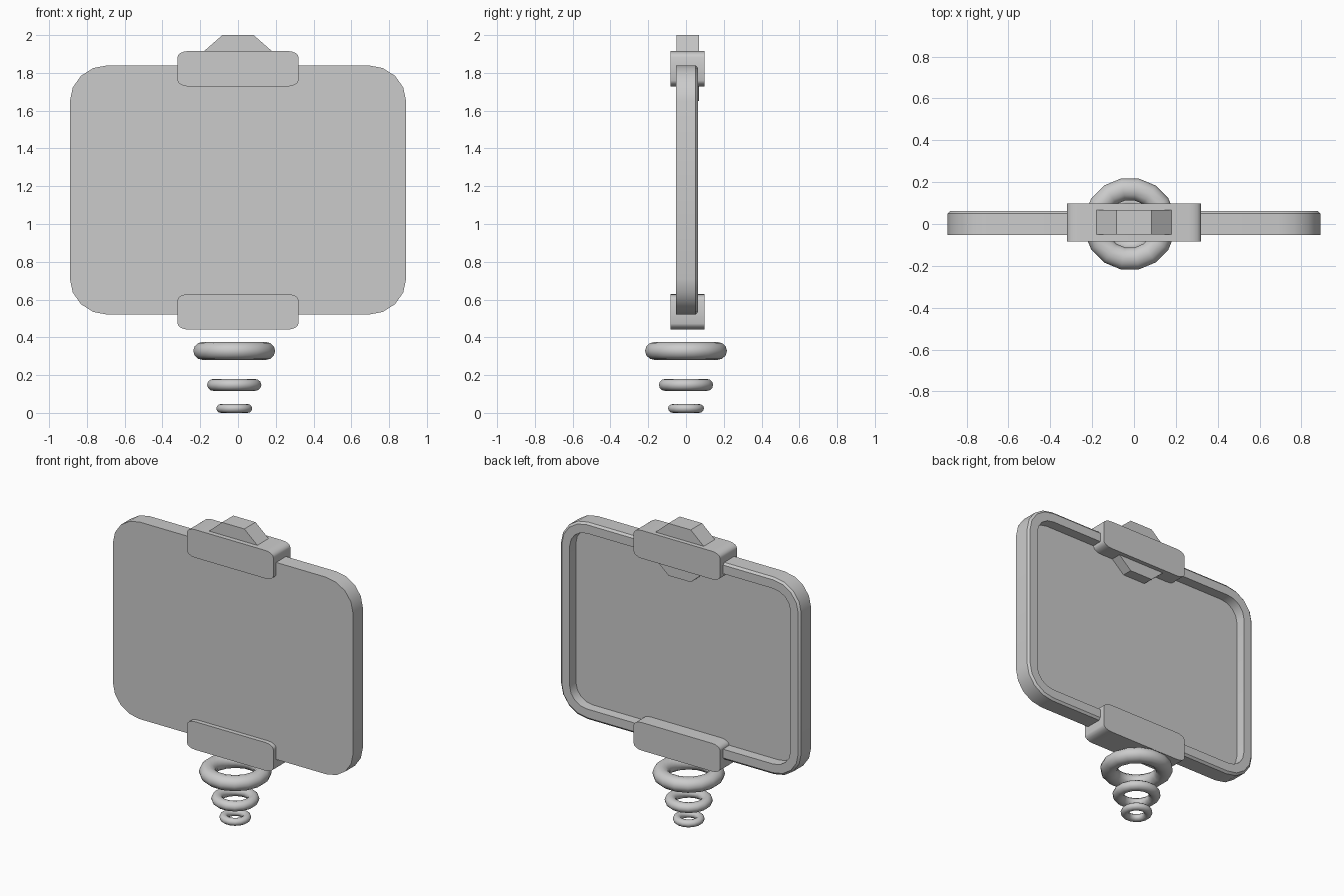
import bpy, bmesh
from math import pi, cos, sin, radians

if "Cube" in bpy.data.objects:
    bpy.data.objects.remove(bpy.data.objects["Cube"])


def rounded_rect(hw, hh, rx, rz, segs=4):
    """Outline in the x-z plane with elliptical corners."""
    pts = []
    for q, (sx, sz) in enumerate([(1, 1), (-1, 1), (-1, -1), (1, -1)]):
        for i in range(segs + 1):
            a = (q + i / segs) * pi / 2
            pts.append((sx * (hw - rx) + rx * cos(a), sz * (hh - rz) + rz * sin(a)))
    return pts


def loft(name, loops, centre_z, smooth=True):
    """Skin a list of (outline, y) loops and cap both ends."""
    bm = bmesh.new()
    rings = [[bm.verts.new((x, y, z + centre_z)) for x, z in pts] for pts, y in loops]
    for a, b in zip(rings, rings[1:]):
        n = len(a)
        for i in range(n):
            bm.faces.new((a[i], a[(i + 1) % n], b[(i + 1) % n], b[i]))
    bm.faces.new(rings[0])
    bm.faces.new(rings[-1])
    bmesh.ops.recalc_face_normals(bm, faces=bm.faces[:])
    mesh = bpy.data.meshes.new(name)
    bm.to_mesh(mesh)
    bm.free()
    obj = bpy.data.objects.new(name, mesh)
    bpy.context.collection.objects.link(obj)
    if smooth:
        smooth_obj(obj)
    return obj


def smooth_obj(obj):
    bpy.ops.object.select_all(action='DESELECT')
    obj.select_set(True)
    bpy.context.view_layer.objects.active = obj
    bpy.ops.object.shade_smooth_by_angle(angle=radians(35))


# Panel: flat front, chamfered rim and recessed back
def panel_loop(inset, y):
    return rounded_rect(0.89 - inset, 0.66 - inset, 0.2 - inset, 0.19 - inset), y


loft("panel", [panel_loop(0, -0.053), panel_loop(0, 0.051), panel_loop(0.014, 0.063),
               panel_loop(0.072, 0.063), panel_loop(0.075, 0.0)], 1.18)

# Clips gripping the top and bottom edges
for name, z in (("top_clip", 1.822), ("bottom_clip", 0.535)):
    outline = rounded_rect(0.32, 0.094, 0.06, 0.032)
    loft(name, [(outline, -0.083), (outline, 0.097)], z)

# Octagonal boss behind the top clip
octagon = [(0.2 * cos(a) / cos(pi / 8), 0.175 * sin(a) / cos(pi / 8))
           for a in (pi / 8 + i * pi / 4 for i in range(8))]
loft("octagonal_boss", [(octagon, -0.051), (octagon, 0.068)], 1.825, smooth=False)

# Thruster rings, shrinking downwards: outer radius, half height, centre height
for name, r, h, z in (("upper_ring", 0.219, 0.048, 0.328),
                      ("middle_ring", 0.145, 0.032, 0.148),
                      ("lower_ring", 0.096, 0.0235, 0.0235)):
    minor = h * 1.1
    bpy.ops.mesh.primitive_torus_add(major_segments=16, minor_segments=12,
                                     major_radius=r - minor, minor_radius=minor,
                                     location=(-0.02, 0, z))
    ring = bpy.context.object
    ring.name = name
    ring.scale = (1.01, 1.01, h / minor)
    ring.rotation_euler.z = pi / 16
    smooth_obj(ring)
